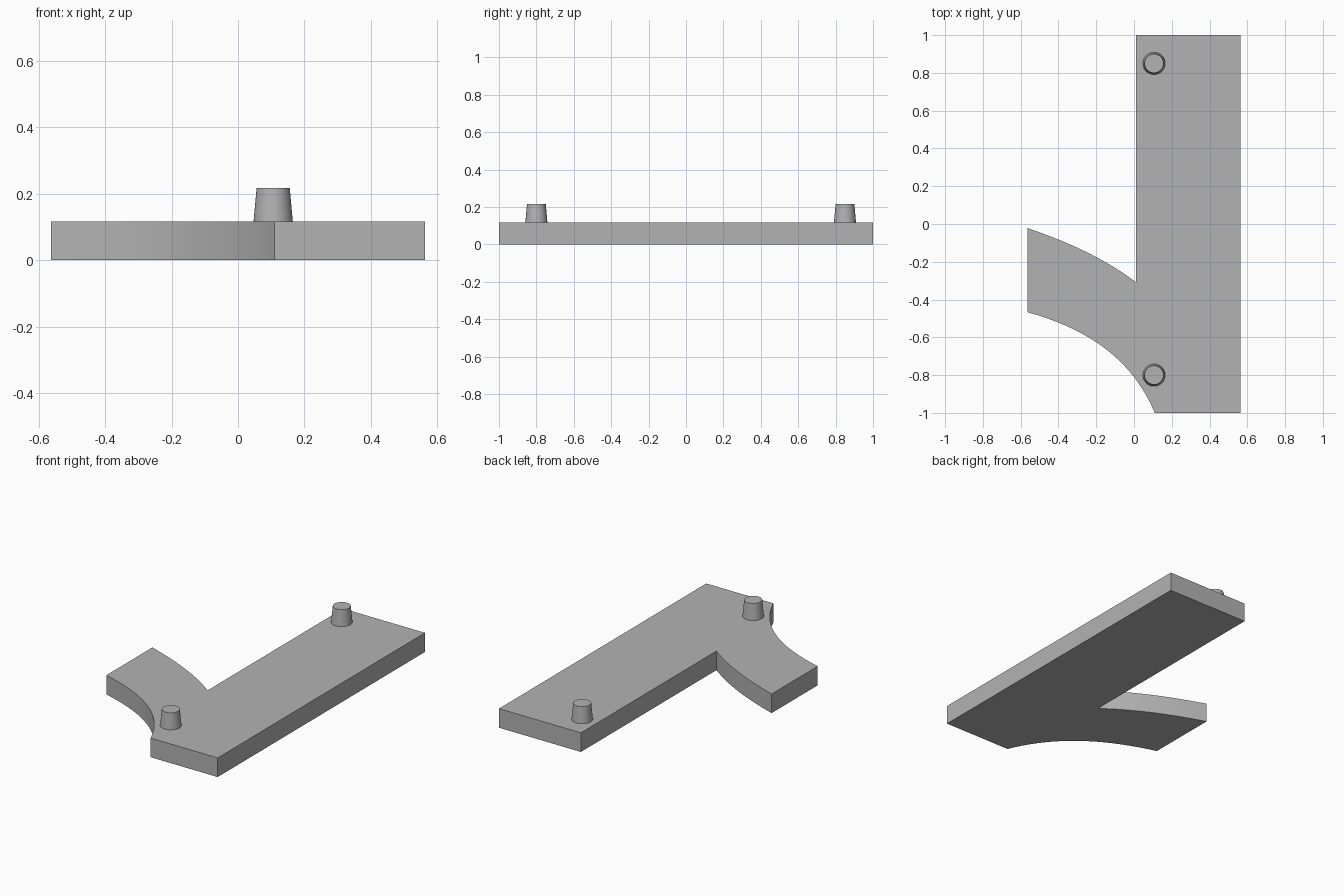
import bpy, bmesh
from mathutils import Vector
from mathutils.geometry import interpolate_bezier

cube = bpy.data.objects.get("Cube")
if cube:
    bpy.data.objects.remove(cube, do_unlink=True)

PLATE_TOP = 0.117

# Single plain material
grey = bpy.data.materials.new("plain_grey")
grey.use_nodes = True
colour = (0.45, 0.45, 0.45, 1)
grey.diffuse_color = colour
grey.node_tree.nodes["Principled BSDF"].inputs["Base Color"].default_value = colour


def finish(name, bm):
    bmesh.ops.recalc_face_normals(bm, faces=bm.faces)
    mesh = bpy.data.meshes.new(name)
    bm.to_mesh(mesh)
    bm.free()
    mesh.materials.append(grey)
    obj = bpy.data.objects.new(name, mesh)
    bpy.context.collection.objects.link(obj)
    bpy.ops.object.select_all(action="DESELECT")
    obj.select_set(True)
    bpy.context.view_layer.objects.active = obj
    bpy.ops.object.shade_smooth_by_angle(angle=0.6)
    return obj


def curve(*points, steps=20):
    return interpolate_bezier(*[Vector((x, y, 0)) for x, y in points], steps)


# Track plate: straight bar with a curved branch
outline = [Vector((0.01, 1, 0)), Vector((0.563, 1, 0)), Vector((0.563, -1, 0))]
outline += curve((0.11, -1), (0, -0.74), (-0.21, -0.565), (-0.563, -0.467))
outline += curve((-0.563, -0.022), (-0.35, -0.095), (-0.16, -0.18), (0.01, -0.308))
bm = bmesh.new()
base = bm.faces.new([bm.verts.new(p) for p in outline])
sides = bmesh.ops.extrude_face_region(bm, geom=[base], use_keep_orig=True)
top = [v for v in sides["geom"] if isinstance(v, bmesh.types.BMVert)]
bmesh.ops.translate(bm, verts=top, vec=(0, 0, PLATE_TOP))
finish("branching_plate", bm)

# Tapered pegs standing on the plate
for name, y in (("back_peg", 0.85), ("front_peg", -0.8)):
    bm = bmesh.new()
    bmesh.ops.create_cone(bm, cap_ends=True, segments=40, radius1=0.059,
                          radius2=0.05, depth=0.1)
    bmesh.ops.translate(bm, verts=bm.verts, vec=(0.106, y, PLATE_TOP + 0.05))
    finish(name, bm)
